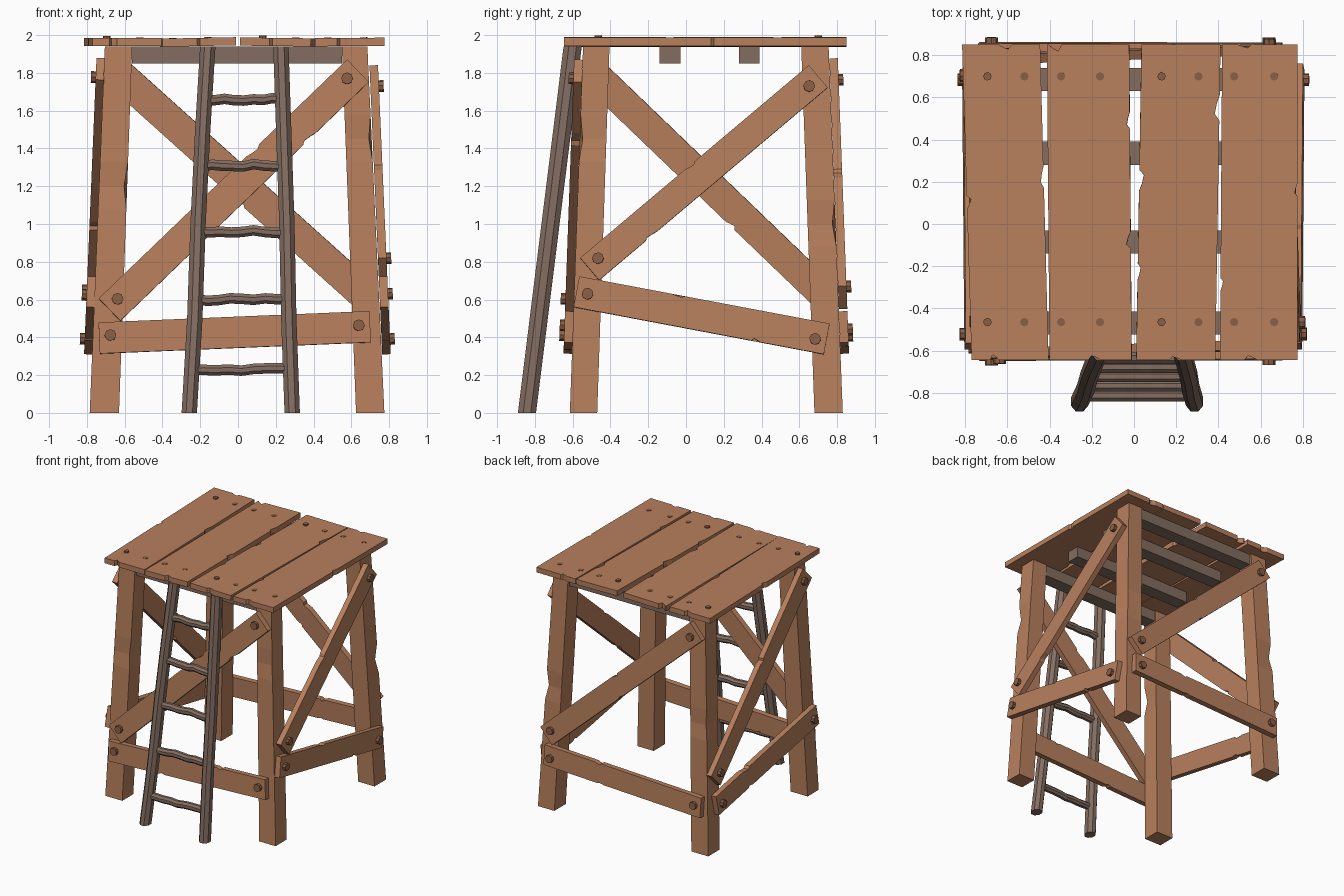
import bpy, bmesh, math, random
from mathutils import Vector, Matrix

if "Cube" in bpy.data.objects:
    bpy.data.objects.remove(bpy.data.objects["Cube"])

random.seed(4)


def material(name, col):
    m = bpy.data.materials.new(name)
    m.diffuse_color = (*col, 1)
    m.use_nodes = True
    m.node_tree.nodes["Principled BSDF"].inputs["Base Color"].default_value = m.diffuse_color
    return m


WOOD = material("orange_wood", (0.48, 0.215, 0.11))
DARK = material("grey_wood", (0.23, 0.155, 0.12))
BOLT = material("bolt_brown", (0.25, 0.115, 0.06))


def finish(name, bm, mat):
    bmesh.ops.recalc_face_normals(bm, faces=bm.faces)
    me = bpy.data.meshes.new(name)
    bm.to_mesh(me)
    bm.free()
    me.materials.append(mat)
    ob = bpy.data.objects.new(name, me)
    bpy.context.collection.objects.link(ob)
    return ob


def loft(name, rings, mat):
    """Closed solid through a list of equal-sized rings."""
    bm = bmesh.new()
    vs = [[bm.verts.new(p) for p in r] for r in rings]
    n = len(vs[0])
    for a, b in zip(vs, vs[1:]):
        for i in range(n):
            j = (i + 1) % n
            bm.faces.new((a[i], a[j], b[j], b[i]))
    bm.faces.new(vs[0][::-1])
    bm.faces.new(vs[-1])
    return finish(name, bm, mat)


def slab(name, corners, notches, thick, M, mat):
    """Counter-clockwise outline with chips (edge, t, half length, depth), extruded."""
    pts = []
    for i, c in enumerate(corners):
        a, b = Vector(c), Vector(corners[(i + 1) % len(corners)])
        d = (b - a).normalized()
        inward = Vector((-d.y, d.x))
        pts.append(a)
        for e, t, h, dep in sorted(notches):
            if e == i:
                p = a.lerp(b, t)
                pts += [p - d * h, p - d * h * 0.5 + inward * dep,
                        p + d * h * 0.3 + inward * dep * 0.6, p + d * h]
    rings = [[M @ Vector((p.x, p.y, z)) for p in pts] for z in (0, thick)]
    return loft(name, rings, mat)


def bolt(name, M, x, y, z0, z1, r):
    ring = [(x + r * math.cos(k * math.pi / 4), y + r * math.sin(k * math.pi / 4))
            for k in range(8)]
    loft(name, [[M @ Vector((u, v, z)) for u, v in ring] for z in (z0, z1)], BOLT)


# Tapering, leaning legs; one chipped corner each
def leg(name, xs, ys, corner, zc):
    (x0, x1, x2, x3), (y0, y1, y2, y3) = xs, ys
    rings = []
    for z in (0, zc - 0.12, zc, zc + 0.13, 1.94):
        t = z / 1.94
        xa, xb = x0 + (x2 - x0) * t, x1 + (x3 - x1) * t
        ya, yb = y0 + (y2 - y0) * t, y1 + (y3 - y1) * t
        r = [Vector((xa, ya, z)), Vector((xb, ya, z)), Vector((xb, yb, z)), Vector((xa, yb, z))]
        if z == zc:
            mid = (r[0] + r[2]) / 2
            r[corner] = r[corner].lerp(mid, 0.22)
        rings.append(r)
    loft(name, rings, WOOD)


LX, RX = (-0.785, -0.63, -0.705, -0.56), (0.625, 0.775, 0.55, 0.685)
FY, BY = (-0.615, -0.47, -0.545, -0.405), (0.68, 0.83, 0.61, 0.755)
leg("front_left_leg", LX, FY, 1, 1.2)
leg("front_right_leg", RX, FY, 1, 1.45)
leg("back_left_leg", LX, BY, 3, 1.05)
leg("back_right_leg", RX, BY, 2, 1.0)

# Leaning outer faces of the legs: horizontal offset at z = 0, inward slope, axis
FACES = {"front": (1, -1, 0.615, 0.036), "back": (1, 1, 0.83, 0.038),
         "right": (0, 1, 0.777, 0.044), "left": (0, -1, 0.783, 0.042)}


def board(name, face, p, q, width=0.165, inset=0.07):
    axis, sign, off, slope = FACES[face]

    def place(h, z):
        o = sign * (off - slope * z)
        return Vector((h, o, z)) if axis else Vector((o, h, z))
    a, b = place(*p), place(*q)
    n = Vector((0, sign, slope)) if axis else Vector((sign, 0, slope))
    n.normalize()
    X = (b - a).normalized()
    Y = n.cross(X)
    M = Matrix.Translation(a) @ Matrix((X, Y, n)).transposed().to_4x4()
    L, w = (b - a).length, width / 2
    chips = [(e, random.uniform(0.2, 0.8), random.uniform(0.02, 0.05),
              random.uniform(0.006, 0.018)) for e in (0, 2)]
    slab(name, [(0, -w), (L, -w), (L, w), (0, w)], chips, 0.045, M, WOOD)
    for s, x in (("start", inset), ("end", L - inset)):
        bolt(f"{name}_bolt_{s}", M, x, random.uniform(-0.015, 0.015), 0.02, 0.07, 0.031)


# Lower rails and diagonal braces on all four sides
for f in ("front", "back"):
    board(f + "_rail", f, (-0.735, 0.395), (0.70, 0.455), inset=0.06)
for f in ("left", "right"):
    board(f + "_rail", f, (-0.58, 0.64), (0.745, 0.39), inset=0.06)
board("front_brace", "front", (-0.68, 0.545), (0.635, 1.81))
board("back_brace", "back", (-0.655, 1.815), (0.685, 0.61))
board("right_brace", "right", (-0.51, 0.76), (0.70, 1.78), 0.155)
board("left_brace", "left", (-0.515, 1.82), (0.755, 0.60), 0.16)

# Joists under the deck
for i, y in enumerate((-0.47, -0.085, 0.335, 0.685)):
    slab(f"joist_{i + 1}", [(-0.56, y - 0.055), (0.55, y - 0.055), (0.55, y + 0.055),
         (-0.56, y + 0.055)], [], 0.09, Matrix.Translation((0, 0, 1.85)), DARK)

# Deck planks: front-left, front-right, back-right, back-left x, roll, chips
PLANKS = [
    ((-0.77, -0.405, -0.445, -0.815), 0.0,
     [(1, 0.58, 0.05, 0.014), (3, 0.5, 0.03, 0.02), (0, 0.3, 0.02, 0.025), (2, 0.45, 0.03, 0.02)]),
    ((-0.40, -0.01, -0.022, -0.412), -0.02,
     [(1, 0.76, 0.04, 0.014), (1, 0.38, 0.04, 0.02), (0, 0.55, 0.03, 0.02), (2, 0.9, 0.03, 0.03)]),
    ((0.01, 0.385, 0.41, 0.035), 0.012,
     [(3, 0.43, 0.05, 0.022), (3, 0.72, 0.04, 0.014), (1, 0.8, 0.06, 0.022), (0, 0.5, 0.03, 0.015)]),
    ((0.408, 0.775, 0.775, 0.418), -0.008,
     [(3, 0.76, 0.03, 0.012), (1, 0.54, 0.03, 0.012), (0, 0.4, 0.03, 0.02), (2, 0.7, 0.03, 0.015)]),
]
BOLT_X = [(-0.695, -0.52), (-0.345, -0.16), (0.13, 0.305), (0.475, 0.665)]
for i, (xs, roll, chips) in enumerate(PLANKS):
    cx = sum(xs) / 4
    M = (Matrix.Translation((cx, 0, 1.942)) @ Matrix.Rotation(roll, 4, 'Y')
         @ Matrix.Translation((-cx, 0, 0)))
    slab(f"deck_plank_{i + 1}", [(xs[0], -0.645), (xs[1], -0.645), (xs[2], 0.85), (xs[3], 0.85)],
         chips, 0.043, M, WOOD)
    for k, x in enumerate(BOLT_X[i]):
        for side, y in (("front", -0.465), ("back", 0.70)):
            top = 0.054 if (i, k) in ((0, 0), (2, 0)) else 0.046
            bolt(f"plank_{i + 1}_{side}_bolt_{k + 1}", M, x, y, 0.02, top, 0.02)


# Leaning ladder
def tube(name, pts, u, v, ru, rv, sides=8):
    u, v = Vector(u), Vector(v)
    angles = [(k + 0.5) * 2 * math.pi / sides for k in range(sides)]
    loft(name, [[Vector(p) + u * ru * math.cos(a) + v * rv * math.sin(a) for a in angles]
                for p in pts], DARK)


def ladder_point(side, z):
    t = z / 1.94
    x = -0.258 + 0.098 * t if side < 0 else 0.287 - 0.06 * t
    return Vector((x, -0.842 + 0.242 * t, z))


for side, name in ((-1, "left"), (1, "right")):
    pts = [ladder_point(side, z) for z in (0, 0.5, 1.0, 1.5, 1.94)]
    for p in pts[1:-1]:
        p.x += random.uniform(-0.005, 0.005)
    tube(f"ladder_{name}_rail", pts, (1, 0, 0), (0, 1, 0), 0.044, 0.052)
for i, z in enumerate((0.23, 0.60, 0.96, 1.31, 1.66)):
    a, b = ladder_point(-1, z), ladder_point(1, z)
    pts = [a.lerp(b, k / 8) + Vector((0, 0, random.uniform(-0.007, 0.007))) for k in range(9)]
    tube(f"ladder_rung_{i + 1}", pts, (0, 1, 0), (0, 0, 1), 0.03, 0.03)
